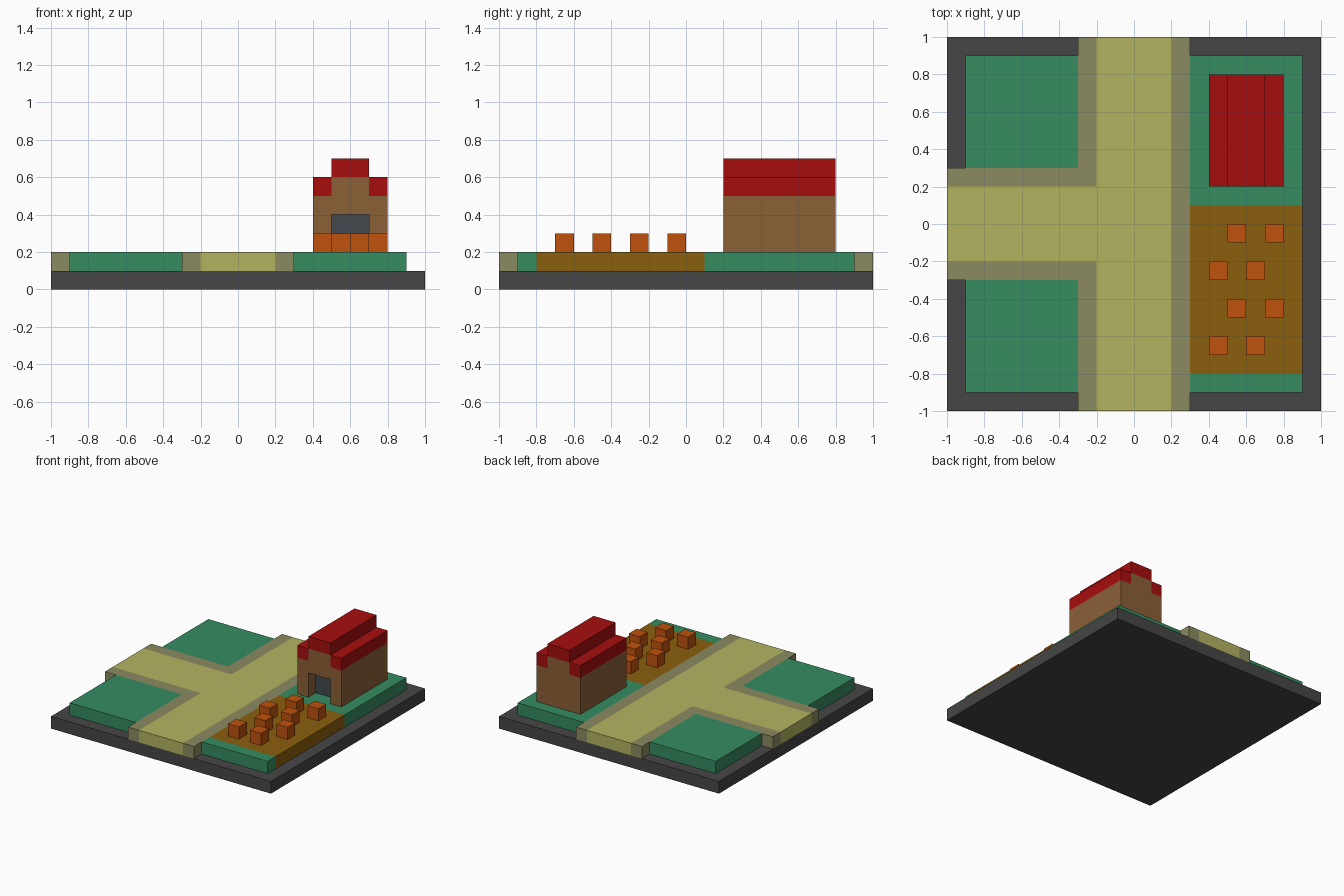
import bpy
import bmesh
from mathutils import Vector

cube = bpy.data.objects.get("Cube")
if cube:
    bpy.data.objects.remove(cube, do_unlink=True)


def material(name, rgb):
    """Flat material from 0-255 sRGB values."""
    lin = [(c / 255 / 12.92) if c < 10.3 else ((c / 255 + 0.055) / 1.055) ** 2.4 for c in rgb]
    m = bpy.data.materials.new(name)
    m.use_nodes = True
    m.diffuse_color = (*lin, 1)
    bsdf = next(n for n in m.node_tree.nodes if n.type == 'BSDF_PRINCIPLED')
    bsdf.inputs["Base Color"].default_value = (*lin, 1)
    return m


CHARCOAL = material("charcoal", (70, 70, 70))
GRASS = material("grass green", (54, 140, 97))
SOIL = material("soil brown", (139, 95, 14))
PATH = material("sandy path", (180, 180, 97))
CURB = material("olive kerb", (139, 139, 97))
WALL = material("timber brown", (139, 96, 54))
ROOF = material("roof red", (167, 13, 14))
CROP = material("pumpkin orange", (192, 82, 13))
DOOR = material("door grey", (69, 74, 79))


def prism(name, outline, start, end, mat, axis='Z'):
    """Extrude a flat outline along Z (outline in x, y) or Y (outline in x, z)."""
    def place(a, b, t):
        return (a, b, t) if axis == 'Z' else (a, t, b)
    bm = bmesh.new()
    face = bm.faces.new([bm.verts.new(place(a, b, start)) for a, b in outline])
    new = bmesh.ops.extrude_face_region(bm, geom=[face])["geom"]
    verts = [g for g in new if isinstance(g, bmesh.types.BMVert)]
    bmesh.ops.translate(bm, verts=verts, vec=Vector(place(0, 0, end - start)))
    bmesh.ops.recalc_face_normals(bm, faces=bm.faces)
    mesh = bpy.data.meshes.new(name)
    bm.to_mesh(mesh)
    bm.free()
    mesh.materials.append(mat)
    obj = bpy.data.objects.new(name, mesh)
    bpy.context.collection.objects.link(obj)
    return obj


def box(name, x0, x1, y0, y1, z0, z1, mat):
    return prism(name, [(x0, y0), (x1, y0), (x1, y1), (x0, y1)], z0, z1, mat)


G0, G1 = 0.1, 0.2  # bottom and top of the ground layer

# Base slab
box("base", -1, 1, -1, 1, 0, G0, CHARCOAL)

# T-shaped path
prism("path", [(-0.2, -1), (0.2, -1), (0.2, 1), (-0.2, 1), (-0.2, 0.2),
               (-1, 0.2), (-1, -0.2), (-0.2, -0.2)], G0, G1, PATH)

# Kerbs: one straight, two L-shaped around the junction corners
box("kerb_straight", 0.2, 0.3, -1, 1, G0, G1, CURB)
for side, s in (("front", -1), ("back", 1)):
    corner = [(-1, 0.2), (-0.2, 0.2), (-0.2, 1), (-0.3, 1), (-0.3, 0.3), (-1, 0.3)]
    prism("kerb_corner_" + side, [(x, s * y) for x, y in corner], G0, G1, CURB)
    y0, y1 = sorted((s * 0.3, s * 0.9))
    box("lawn_" + side, -0.9, -0.3, y0, y1, G0, G1, GRASS)

# Farm plot: grass, tilled field, grass
box("plot_grass_front", 0.3, 0.9, -0.9, -0.8, G0, G1, GRASS)
box("field", 0.3, 0.9, -0.8, 0.1, G0, G1, SOIL)
box("plot_grass_back", 0.3, 0.9, 0.1, 0.9, G0, G1, GRASS)

# Crops in staggered rows
for row in range(4):
    y = -0.7 + 0.2 * row
    for col in range(2):
        x = 0.4 + 0.2 * col + 0.1 * (row % 2)
        box(f"crop_{row}_{col}", x, x + 0.1, y, y + 0.1, G1, G1 + 0.1, CROP)

# Barn: stepped gable body, with a front section notched for the doorway
gable = [(0.8, 0.2), (0.8, 0.5), (0.7, 0.5), (0.7, 0.6),
         (0.5, 0.6), (0.5, 0.5), (0.4, 0.5), (0.4, 0.2)]
doorway = [(0.5, 0.2), (0.5, 0.4), (0.7, 0.4), (0.7, 0.2)]
prism("barn_body", gable, 0.3, 0.8, WALL, 'Y')
prism("barn_front", gable + doorway, 0.2, 0.3, WALL, 'Y')
box("barn_door", 0.5, 0.7, 0.295, 0.3, 0.2, 0.4, DOOR)

# Stepped roof
box("roof_ridge", 0.5, 0.7, 0.2, 0.8, 0.6, 0.7, ROOF)
for side, x in (("right", 0.4), ("left", 0.7)):
    box("roof_eave_" + side, x, x + 0.1, 0.2, 0.8, 0.5, 0.6, ROOF)
